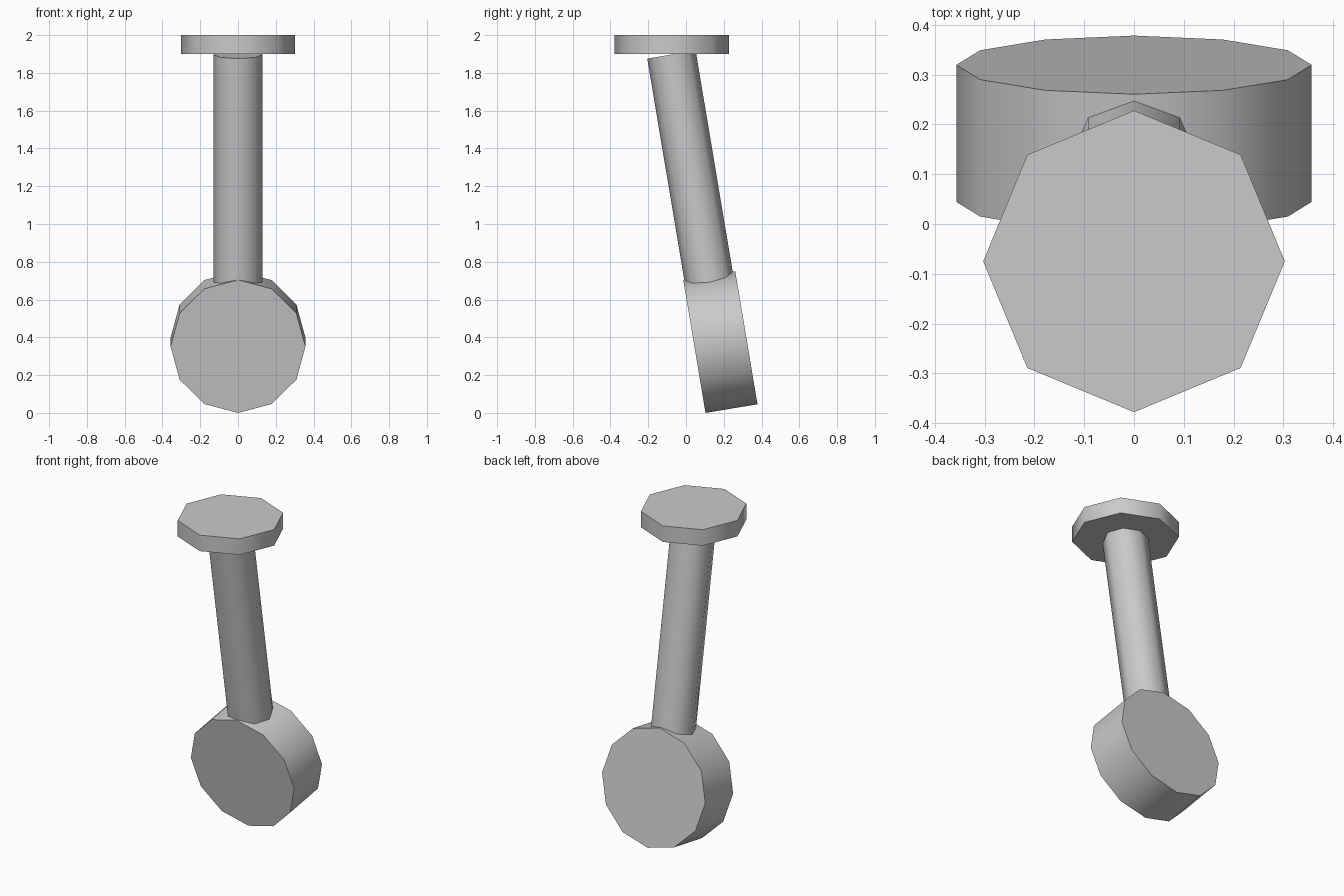
import bpy
from math import radians, sin, cos

cube = bpy.data.objects.get("Cube")
if cube:
    bpy.data.objects.remove(cube, do_unlink=True)

TILT = radians(9.5)

grey = bpy.data.materials.new("plain grey")
grey.use_nodes = True
grey.diffuse_color = (0.59, 0.59, 0.59, 1)
grey.node_tree.nodes["Principled BSDF"].inputs["Base Color"].default_value = grey.diffuse_color


def cylinder(name, sides, radius, depth, y, z, turn):
    """Low-sided cylinder with smooth sides and sharp flat ends."""
    bpy.ops.mesh.primitive_cylinder_add(vertices=sides, radius=radius, depth=depth,
                                        location=(0, y, z), rotation=(turn, 0, 0))
    part = bpy.context.object
    part.name = name
    part.data.materials.append(grey)
    bpy.ops.object.shade_smooth_by_angle(angle=radians(60))
    return part


# Flat top disc
cylinder("top_disc", 8, 0.303, 0.1, -0.075, 1.95, 0)

# Leaning post, from inside the disc down into the wheel
length = 1.45
cylinder("post", 8, 0.13, length,
         -0.077 + sin(TILT) * length / 2, 1.897 - cos(TILT) * length / 2, TILT)

# Wheel, its axle square to the post
cylinder("wheel", 12, 0.357, 0.279, 0.182, 0.375, TILT - radians(90))
